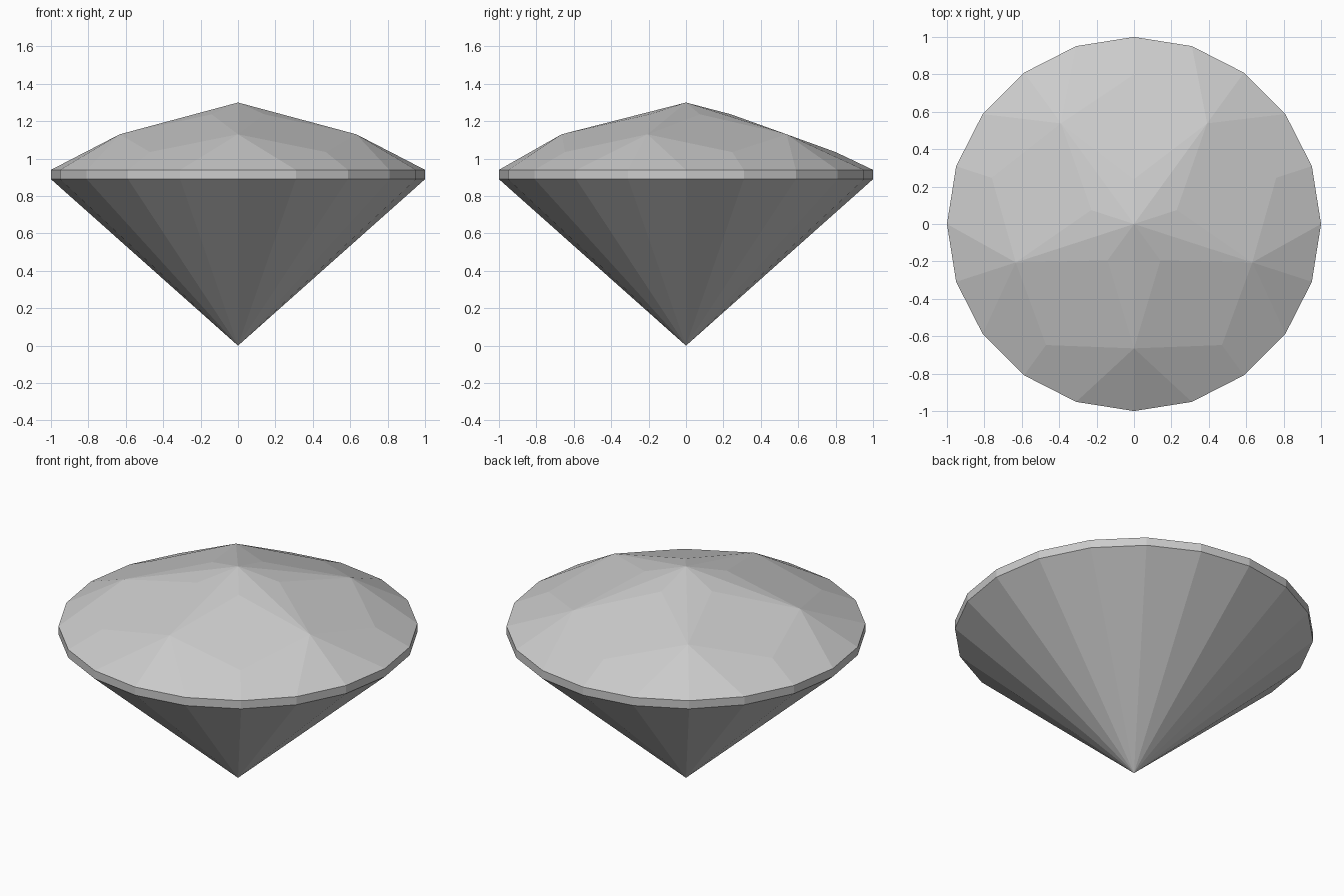
import bpy
import bmesh
from math import cos, sin, radians

cube = bpy.data.objects.get("Cube")
if cube:
    bpy.data.objects.remove(cube, do_unlink=True)

FOLDS = 5              # symmetry of the crown
SIDES = FOLDS * 4      # sides of the girdle
START = -90            # first main facet corner faces the front

stone = bpy.data.materials.new("stone grey")
stone.use_nodes = True
colour = (0.6, 0.6, 0.6, 1)
stone.diffuse_color = colour
stone.node_tree.nodes["Principled BSDF"].inputs["Base Color"].default_value = colour

bm = bmesh.new()


def ring(count, radius, z, offset=0):
    """Evenly spaced corners around the axis."""
    angles = [radians(START + offset + 360 * i / count) for i in range(count)]
    return [bm.verts.new((radius * cos(a), radius * sin(a), z)) for a in angles]


# Corner rings, from the bottom point to the peak
point = bm.verts.new((0, 0, 0))
girdle_low = ring(SIDES, 1, 0.89)
girdle_top = ring(SIDES, 1, 0.94)
outer = ring(FOLDS, 0.8, 1.035, 36)
main = ring(FOLDS, 0.665, 1.13)
inner = ring(FOLDS, 0.24, 1.237, 36)
peak = bm.verts.new((0, 0, 1.3))

# Pavilion and girdle
for i in range(SIDES):
    j = (i + 1) % SIDES
    bm.faces.new((point, girdle_low[j], girdle_low[i]))
    bm.faces.new((girdle_low[i], girdle_low[j], girdle_top[j], girdle_top[i]))

# Crown facets, one fold at a time
for k in range(FOLDS):
    a, b = main[k], main[(k + 1) % FOLDS]
    g = [girdle_top[(4 * k + n) % SIDES] for n in range(5)]
    for face in ((peak, a, inner[k]), (peak, inner[k], b),
                 (a, outer[k], b, inner[k]),
                 (a, g[0], g[1]), (a, g[1], g[2], outer[k]),
                 (outer[k], g[2], g[3], b), (b, g[3], g[4])):
        bm.faces.new(face)

bmesh.ops.recalc_face_normals(bm, faces=bm.faces)
mesh = bpy.data.meshes.new("cut_gem")
bm.to_mesh(mesh)
bm.free()
mesh.materials.append(stone)
gem = bpy.data.objects.new("cut_gem", mesh)
bpy.context.collection.objects.link(gem)
